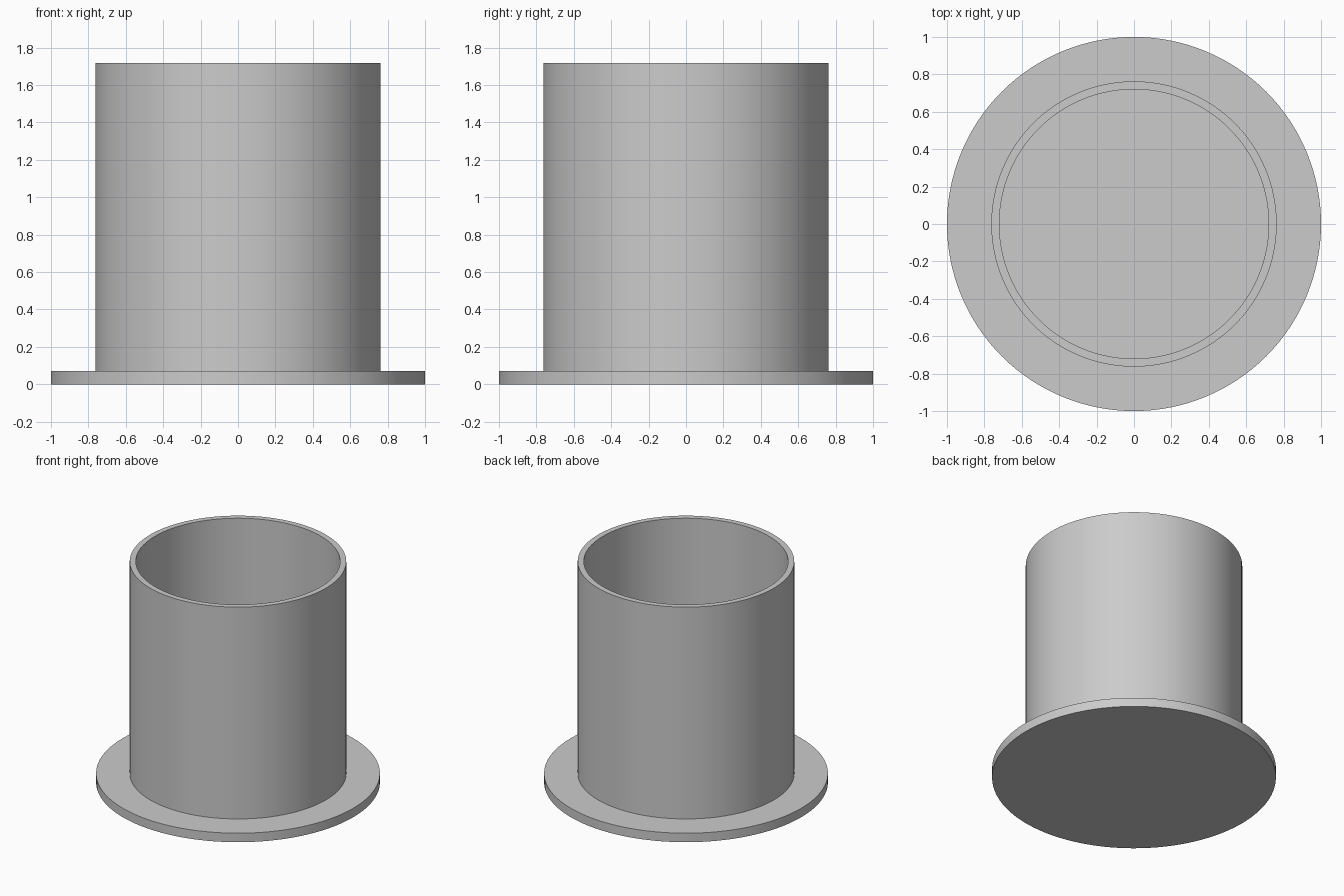
import bpy, bmesh, math

if "Cube" in bpy.data.objects:
    bpy.data.objects.remove(bpy.data.objects["Cube"])

SEGMENTS = 128
grey = bpy.data.materials.new("plain grey")
grey.diffuse_color = (0.6, 0.6, 0.6, 1)
grey.use_nodes = True
grey.node_tree.nodes["Principled BSDF"].inputs["Base Color"].default_value = grey.diffuse_color


def lathe(name, profile):
    """Revolve (radius, height) points around z; zero radius closes the ends."""
    bm = bmesh.new()
    verts = [bm.verts.new((r, 0, z)) for r, z in profile]
    edges = [bm.edges.new(pair) for pair in zip(verts, verts[1:])]
    bmesh.ops.spin(bm, geom=verts + edges, cent=(0, 0, 0), axis=(0, 0, 1),
                   angle=math.tau, steps=SEGMENTS, use_duplicate=False)
    bmesh.ops.remove_doubles(bm, verts=bm.verts, dist=1e-5)
    bmesh.ops.recalc_face_normals(bm, faces=bm.faces)
    mesh = bpy.data.meshes.new(name)
    bm.to_mesh(mesh)
    bm.free()
    mesh.materials.append(grey)
    obj = bpy.data.objects.new(name, mesh)
    bpy.context.collection.objects.link(obj)
    bpy.ops.object.select_all(action='DESELECT')
    obj.select_set(True)
    bpy.context.view_layer.objects.active = obj
    bpy.ops.object.shade_smooth_by_angle(angle=math.radians(30))
    return obj


# Round base flange and open hollow tube, turned as one solid
BASE_R, BASE_H = 1.0, 0.07
TUBE_R, BORE_R, TOP = 0.763, 0.72, 1.717
lathe("flanged_cup", [
    (0, 0), (BASE_R, 0), (BASE_R, BASE_H),      # base disc
    (TUBE_R, BASE_H), (TUBE_R, TOP),            # outer wall
    (BORE_R, TOP), (BORE_R, BASE_H), (0, BASE_H),  # rim, bore and floor
])
